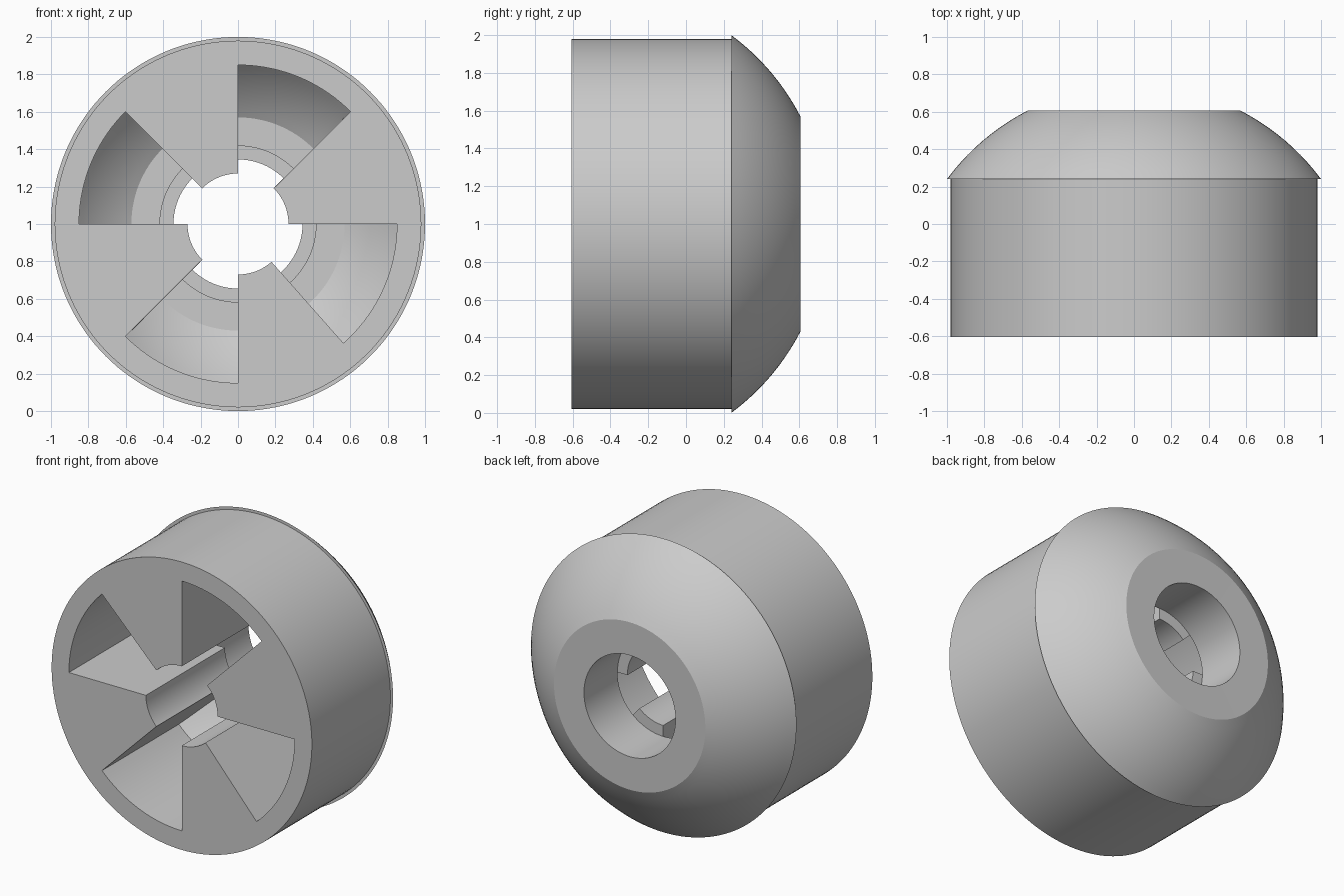
import bpy, bmesh, math

if "Cube" in bpy.data.objects:
    bpy.data.objects.remove(bpy.data.objects["Cube"])

FRONT, BACK, SEAT, FLOOR = -0.605, 0.605, 0.245, 0.46


def dome(r0, r1, radius, centre, steps=10):
    """Arc points (r, y) of a spherical dome, from radius r0 to r1."""
    a0, a1 = math.asin(r0 / radius), math.asin(r1 / radius)
    angles = [a0 + (a1 - a0) * i / steps for i in range(steps + 1)]
    return [(radius * math.sin(a), centre + radius * math.cos(a)) for a in angles]


# Half profiles as (radius, y)
outer = [(0.85, FRONT), (0.98, FRONT), (0.98, 0.24)]
outer += dome(1.0, 0.57, 1.244, -0.50)
outer += [(0.345, BACK), (0.345, SEAT)]
spoke_inside = [(0.345, SEAT), (0.27, SEAT), (0.27, FRONT), (0.85, FRONT)]
pocket_inside = [(0.345, SEAT), (0.42, SEAT), (0.42, FLOOR)]
pocket_inside += dome(0.57, 0.85, 1.11, FLOOR - math.sqrt(1.11**2 - 0.57**2))
pocket_inside += [(0.85, FRONT)]

# Angular ranges in degrees: spokes and pockets alternate
sectors = [(0, 45, False), (45, 90, True), (90, 135, False), (135, 180, True),
           (180, 225, False), (225, 270, True), (270, 311.5, False), (311.5, 360, True)]

bm = bmesh.new()


def ring(profile, deg):
    a = math.radians(deg)
    return [bm.verts.new((r * math.cos(a), y, 1 + r * math.sin(a))) for r, y in profile]


def revolve(profile, start, end, steps=18):
    prev = ring(profile, start)
    for i in range(1, steps + 1):
        cur = ring(profile, start + (end - start) * i / steps)
        for j in range(len(profile) - 1):
            bm.faces.new((prev[j], prev[j + 1], cur[j + 1], cur[j]))
        prev = cur


# Rim, dome and bearing seat all round, with spokes or pockets inside
for start, end, is_pocket in sectors:
    revolve(outer, start, end)
    revolve(pocket_inside if is_pocket else spoke_inside, start, end)
    # Flat side wall of the spoke
    bm.faces.new(ring(pocket_inside + spoke_inside[2:0:-1], start))

bmesh.ops.remove_doubles(bm, verts=bm.verts, dist=0.0005)
bmesh.ops.recalc_face_normals(bm, faces=bm.faces)

mesh = bpy.data.meshes.new("wheel")
bm.to_mesh(mesh)
bm.free()
wheel = bpy.data.objects.new("wheel", mesh)
bpy.context.collection.objects.link(wheel)

grey = bpy.data.materials.new("light_grey")
grey.diffuse_color = (0.6, 0.6, 0.6, 1)
grey.use_nodes = True
grey.node_tree.nodes["Principled BSDF"].inputs["Base Color"].default_value = grey.diffuse_color
mesh.materials.append(grey)

bpy.context.view_layer.objects.active = wheel
wheel.select_set(True)
bpy.ops.object.shade_smooth_by_angle(angle=math.radians(22))
